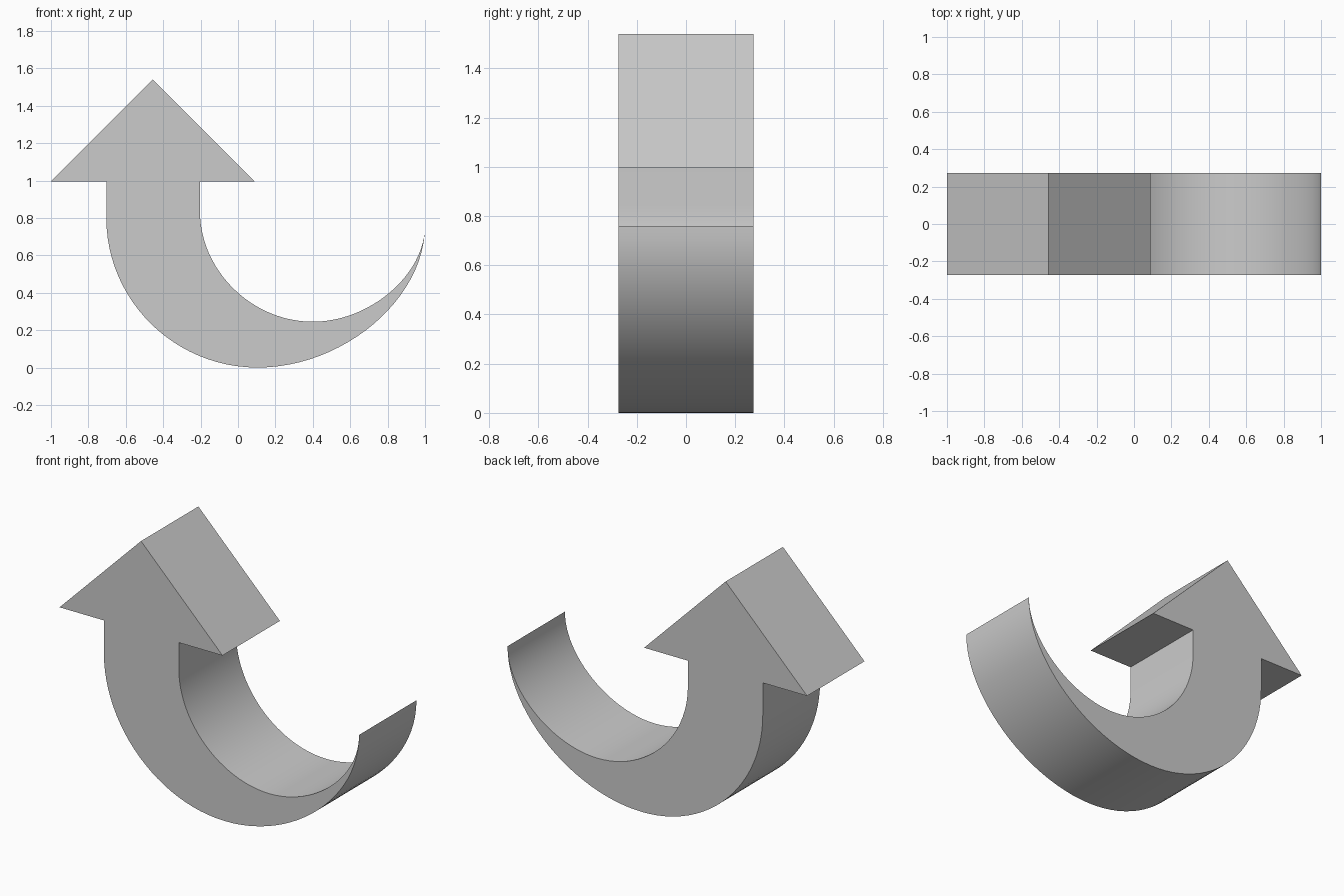
import bpy, bmesh

if "Cube" in bpy.data.objects:
    bpy.data.objects.remove(bpy.data.objects["Cube"])

DEPTH = 0.547
STEPS = 24


def quarter(start, end, corner, k):
    """Quarter bend from start to end; handles point toward the corner."""
    p1 = [s + (c - s) * k for s, c in zip(start, corner)]
    p2 = [e + (c - e) * k for e, c in zip(end, corner)]
    pts = []
    for i in range(1, STEPS + 1):
        t = i / STEPS
        u = 1 - t
        pts.append(tuple(u**3 * a + 3*u*u*t * b + 3*u*t*t * c + t**3 * d
                         for a, b, c, d in zip(start, p1, p2, end)))
    return pts


# arrow head, then outer sweep to the pointed tail, then inner sweep back
tail = (1.0, 0.76)
outline = [(0.088, 0.995), (-0.456, 1.54), (-1.0, 0.995),
           (-0.704, 0.995), (-0.704, 0.80)]
outline += quarter((-0.704, 0.80), (0.105, 0), (-0.704, 0), 0.55)
outline += quarter((0.105, 0), tail, (1.0, 0), 0.515)
outline += quarter(tail, (0.40, 0.245), (1.0, 0.245), 0.51)
outline += quarter((0.40, 0.245), (-0.204, 0.84), (-0.204, 0.245), 0.54)
outline.append((-0.204, 0.995))

# extrude the outline through the depth
bm = bmesh.new()
face = bm.faces.new([bm.verts.new((x, -DEPTH / 2, z)) for x, z in outline])
ext = bmesh.ops.extrude_face_region(bm, geom=[face], use_keep_orig=True)
bmesh.ops.translate(bm, vec=(0, DEPTH, 0),
                    verts=[v for v in ext["geom"] if isinstance(v, bmesh.types.BMVert)])
bmesh.ops.recalc_face_normals(bm, faces=bm.faces)
mesh = bpy.data.meshes.new("curved_arrow")
bm.to_mesh(mesh)
bm.free()
arrow = bpy.data.objects.new("curved_arrow", mesh)
bpy.context.collection.objects.link(arrow)

# smooth sweeps, crisp edges
bpy.context.view_layer.objects.active = arrow
arrow.select_set(True)
bpy.ops.object.shade_smooth_by_angle(angle=0.52)
